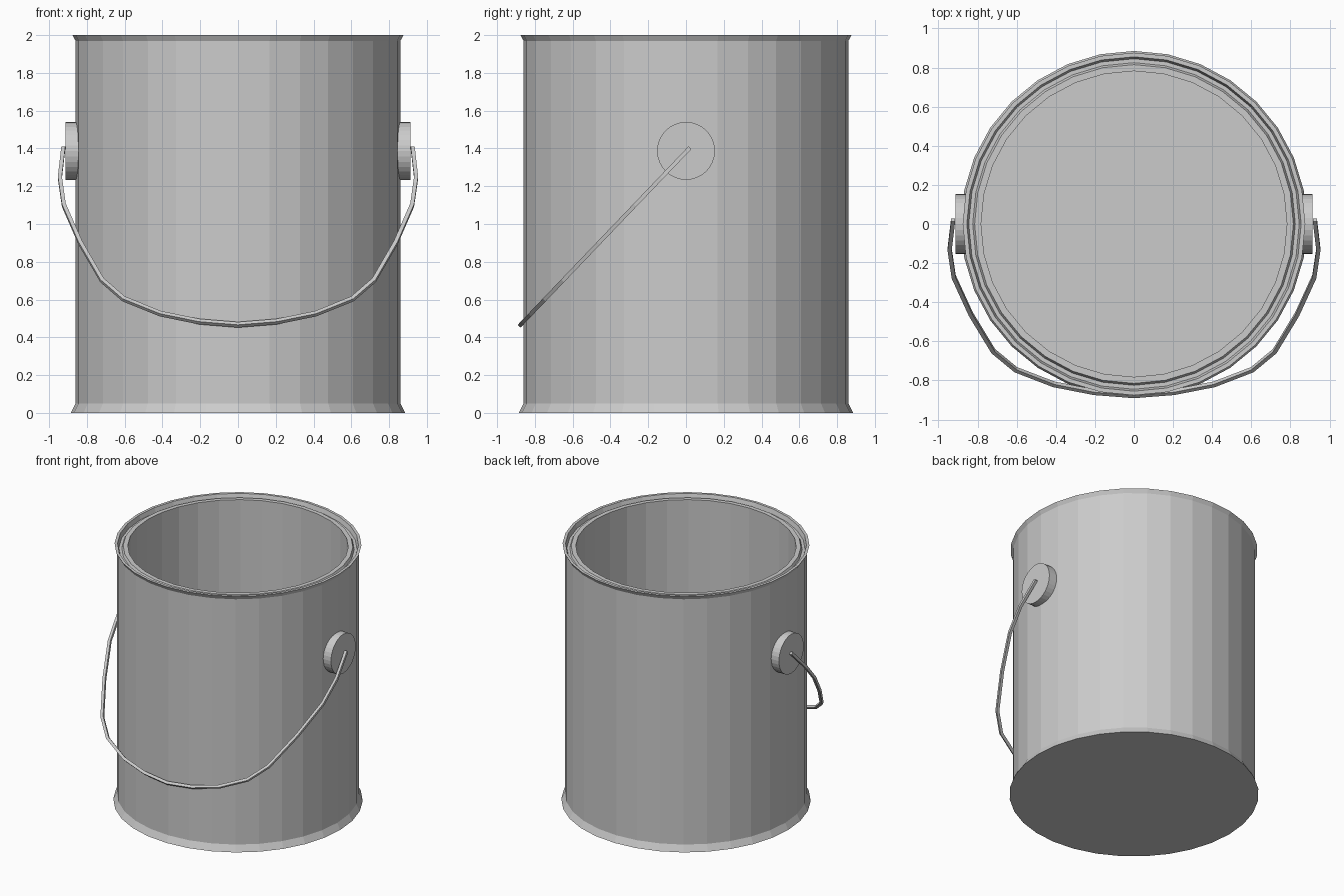
import bpy, bmesh, math
from mathutils import Vector, Matrix

if "Cube" in bpy.data.objects:
    bpy.data.objects.remove(bpy.data.objects["Cube"])


def finish(bm, name):
    bmesh.ops.recalc_face_normals(bm, faces=bm.faces)
    mesh = bpy.data.meshes.new(name)
    bm.to_mesh(mesh)
    bm.free()
    obj = bpy.data.objects.new(name, mesh)
    bpy.context.collection.objects.link(obj)
    return obj


def bridge(bm, a, b):
    n = len(a)
    for i in range(n):
        bm.faces.new((a[i], a[(i + 1) % n], b[(i + 1) % n], b[i]))


def sweep(name, rings):
    """Skin a list of vertex rings and cap both ends."""
    bm = bmesh.new()
    loops = [[bm.verts.new(p) for p in ring] for ring in rings]
    for a, b in zip(loops, loops[1:]):
        bridge(bm, a, b)
    bm.faces.new(loops[0])
    bm.faces.new(loops[-1])
    return finish(bm, name)


def circle(r, z, n=32):
    return [(r * math.cos(2 * math.pi * i / n), r * math.sin(2 * math.pi * i / n), z)
            for i in range(n)]


# Can: underside, flared foot, wall, flared rim with lid groove, inner wall, floor
profile = [(0.885, 0), (0.86, 0.05), (0.86, 1.97), (0.876, 2.0), (0.855, 2.0),
           (0.845, 1.965), (0.825, 1.965), (0.815, 1.985), (0.782, 1.985), (0.782, 0.03)]
sweep("can_body", [circle(r, z) for r, z in profile])

# Round lugs on both sides
for side, label in ((1, "right"), (-1, "left")):
    bm = bmesh.new()
    bmesh.ops.create_cone(bm, cap_ends=True, segments=32, radius1=0.153, radius2=0.153,
                          depth=0.082,
                          matrix=Matrix.Translation((side * 0.871, 0, 1.387))
                          @ Matrix.Rotation(math.pi / 2, 4, 'Y'))
    finish(bm, "lug_" + label)

# Wire handle hanging down at an angle over the front
half = [(0.925, 0.02), (0.943, -0.13), (0.922, -0.27), (0.835, -0.46), (0.72, -0.65),
        (0.605, -0.745), (0.41, -0.82), (0.205, -0.86)]
flat = half + [(0, -0.876)] + [(-x, y) for x, y in reversed(half)]
path = [Vector((x, y, 1.382 + 1.045 * y)) for x, y in flat]
plane = Vector((0, -1.045, 1)).normalized()
h = 0.0105
rings = []
for i, p in enumerate(path):
    tangent = (path[min(i + 1, len(path) - 1)] - path[max(i - 1, 0)]).normalized()
    out = tangent.cross(plane)
    rings.append([p + out * h * a + plane * h * b
                  for a, b in ((1, 1), (-1, 1), (-1, -1), (1, -1))])
sweep("wire_handle", rings)
